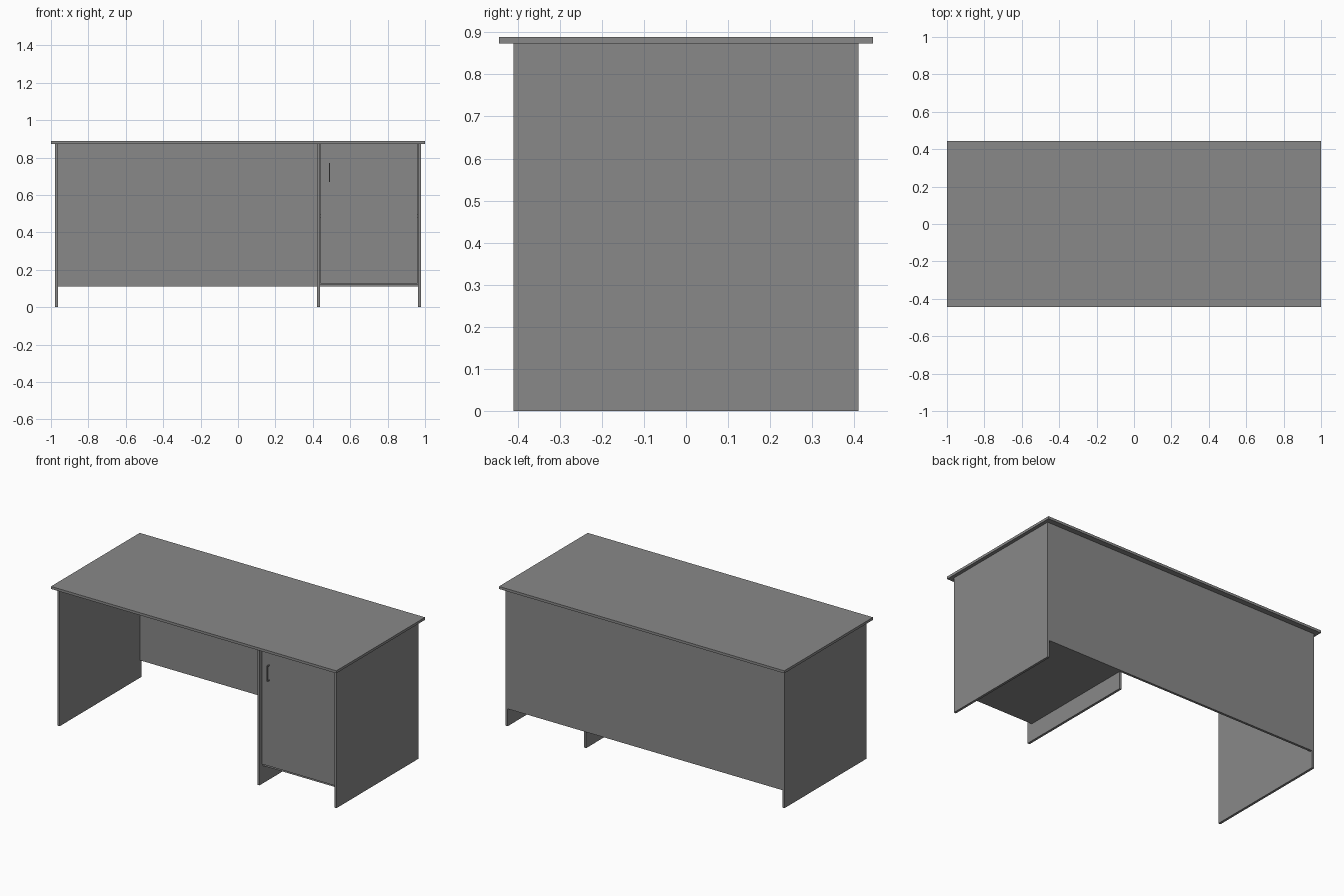
import bpy

cube = bpy.data.objects.get("Cube")
if cube:
    bpy.data.objects.remove(cube, do_unlink=True)

# Single flat grey finish
GREY = (0.25, 0.25, 0.25, 1)
grey = bpy.data.materials.new("grey laminate")
grey.use_nodes = True
grey.diffuse_color = GREY
grey.node_tree.nodes["Principled BSDF"].inputs["Base Color"].default_value = GREY


def board(name, x, y, z):
    """Box spanning the given (low, high) ranges."""
    spans = (x, y, z)
    bpy.ops.mesh.primitive_cube_add(size=1, location=[(a + b) / 2 for a, b in spans])
    ob = bpy.context.object
    ob.name = name
    ob.scale = [b - a for a, b in spans]
    bpy.ops.object.transform_apply(location=False, rotation=False, scale=True)
    ob.data.materials.append(grey)
    return ob


T = 0.015                      # board thickness
TOP = 0.873                    # underside of the worktop
SIDE = 0.978                   # outer face of the side panels
INNER = SIDE - T
DEPTH = 0.41                   # half depth of the carcass
BACK = DEPTH - T               # inner face of the back panel
LOW = 0.11                     # underside of back panel and cupboard
DIV = 0.438                    # cupboard face of the divider
DOOR = -0.388                  # front face of the door

# Worktop and upright panels
board("worktop", (-1, 1), (-0.444, 0.444), (TOP, TOP + 0.016))
board("left_side_panel", (INNER, SIDE), (-DEPTH, DEPTH), (0, TOP))
board("right_side_panel", (-SIDE, -INNER), (-DEPTH, DEPTH), (0, TOP))
board("divider_panel", (DIV - T, DIV), (-DEPTH, BACK), (0, TOP))
board("back_panel", (-INNER, INNER), (BACK, DEPTH), (LOW, TOP))

# Cupboard
board("cupboard_floor", (DIV, INNER), (DOOR + T, BACK), (LOW, LOW + T))
board("cupboard_shelf", (DIV, INNER), (DOOR + T + 0.01, BACK), (0.48, 0.48 + T))
board("cupboard_door", (DIV + 0.002, INNER - 0.004), (DOOR, DOOR + T), (LOW + T + 0.002, TOP - 0.002))

# Door handle: a grip on two short posts
HX = (0.487, 0.493)
board("handle_grip", HX, (DOOR - 0.02, DOOR - 0.014), (0.67, 0.77))
for label, z in (("lower", 0.67), ("upper", 0.764)):
    board(f"handle_{label}_post", HX, (DOOR - 0.014, DOOR), (z, z + 0.006))
